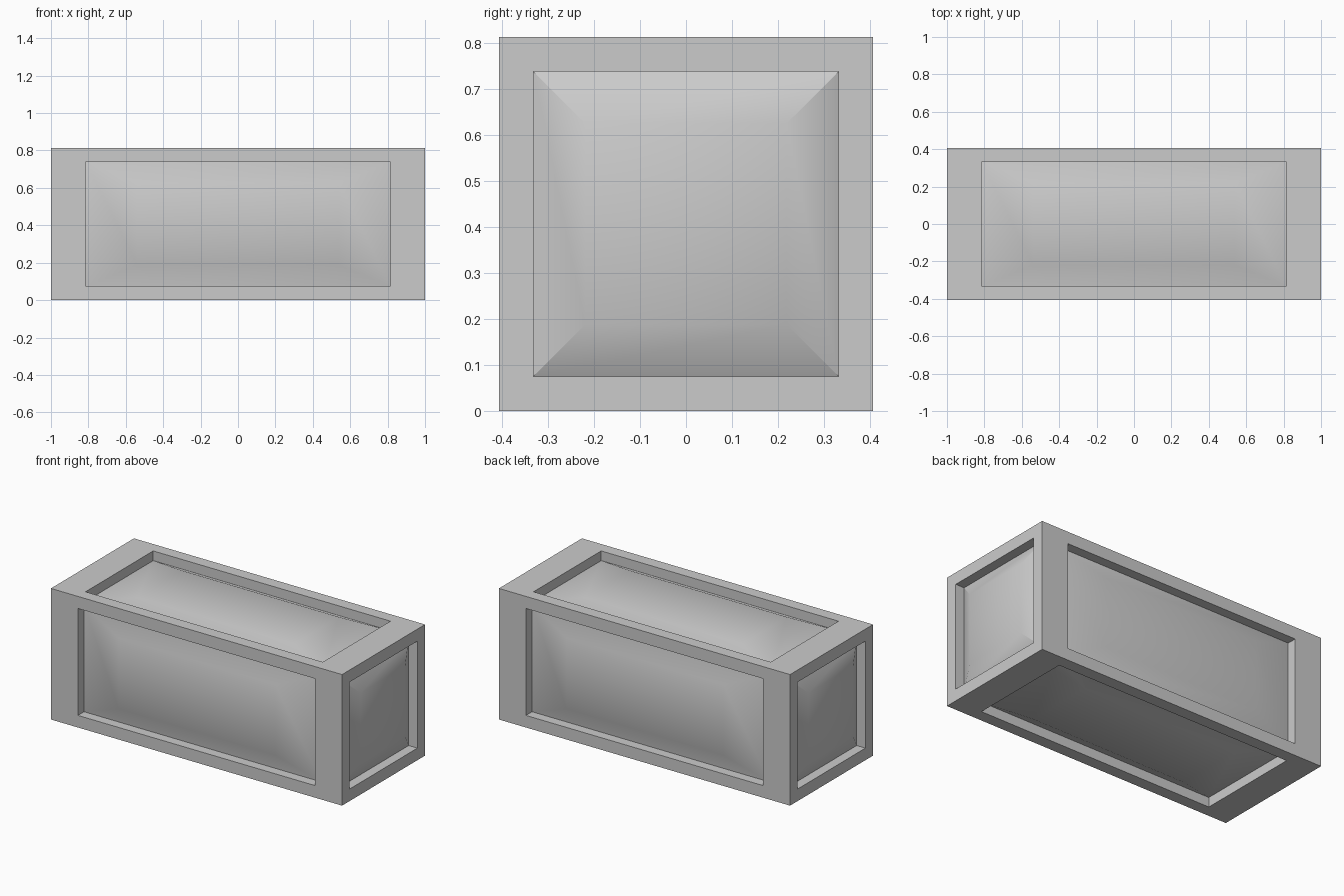
import bpy, bmesh
from math import copysign, radians
from mathutils import Vector, Matrix

if "Cube" in bpy.data.objects:
    bpy.data.objects.remove(bpy.data.objects["Cube"])

HALF = Vector((1.0, 0.407, 0.407))       # half size of the block
OPENING = Vector((0.815, 0.332, 0.332))  # half size of the openings
DEPTH = 0.06                             # recess depth at the panel rim
RISE = 0.055                             # height of the raised panel field
FIELD = 0.66                             # field size relative to the opening
CENTRE = Vector((0, 0, HALF.z))

grey = bpy.data.materials.new("plain grey")
grey.use_nodes = True
grey.diffuse_color = (0.6, 0.6, 0.6, 1)
grey.node_tree.nodes["Principled BSDF"].inputs["Base Color"].default_value = (0.6, 0.6, 0.6, 1)


def add_object(name, bm):
    mesh = bpy.data.meshes.new(name)
    bm.to_mesh(mesh)
    bm.free()
    mesh.materials.append(grey)
    obj = bpy.data.objects.new(name, mesh)
    bpy.context.collection.objects.link(obj)


# Block with a straight-walled recess in each side
bm = bmesh.new()
bmesh.ops.create_cube(bm, size=2, matrix=Matrix.Diagonal(HALF.to_4d()))
bm.normal_update()
for face in list(bm.faces):
    normal = face.normal.copy()
    bmesh.ops.inset_individual(bm, faces=[face], thickness=0.05)
    for v in face.verts:
        for i in range(3):
            if abs(normal[i]) < 0.5:
                v.co[i] = copysign(OPENING[i], v.co[i])
    bmesh.ops.inset_individual(bm, faces=[face], thickness=0, depth=0)
    for v in face.verts:
        v.co -= normal * DEPTH
    bmesh.ops.delete(bm, geom=[face], context='FACES_ONLY')
bmesh.ops.translate(bm, verts=bm.verts, vec=CENTRE)
add_object("frame", bm)


def raised_panel(name, normal, across):
    """Panel with four sloping borders around a raised field, softly shaded."""
    n, u = Vector(normal), Vector(across)
    v = n.cross(u)
    base = CENTRE + n * (HALF.dot(Vector(map(abs, n))) - DEPTH)
    u *= OPENING.dot(u)
    v *= OPENING.dot(Vector(map(abs, v)))
    bm = bmesh.new()
    rim, field = [
        [bm.verts.new(base + (u * a + v * b) * scale + n * height)
         for a, b in ((-1, -1), (1, -1), (1, 1), (-1, 1))]
        for scale, height in ((1, 0), (FIELD, RISE))]
    bm.faces.new(field)
    for i in range(4):
        j = (i + 1) % 4
        bm.faces.new((rim[i], rim[j], field[j], field[i]))
    bm.normal_update()
    for face in bm.faces:
        face.smooth = True
    for edge in bm.edges:
        edge.smooth = edge.calc_face_angle(0) < radians(30)
    add_object(name, bm)


# Panels on the four long sides and the two ends
for name, normal in (("front", (0, -1, 0)), ("back", (0, 1, 0)),
                     ("top", (0, 0, 1)), ("bottom", (0, 0, -1))):
    raised_panel(name + "_panel", normal, (1, 0, 0))
for name, side in (("left", 1), ("right", -1)):
    raised_panel(name + "_end_panel", (side, 0, 0), (0, 1, 0))
